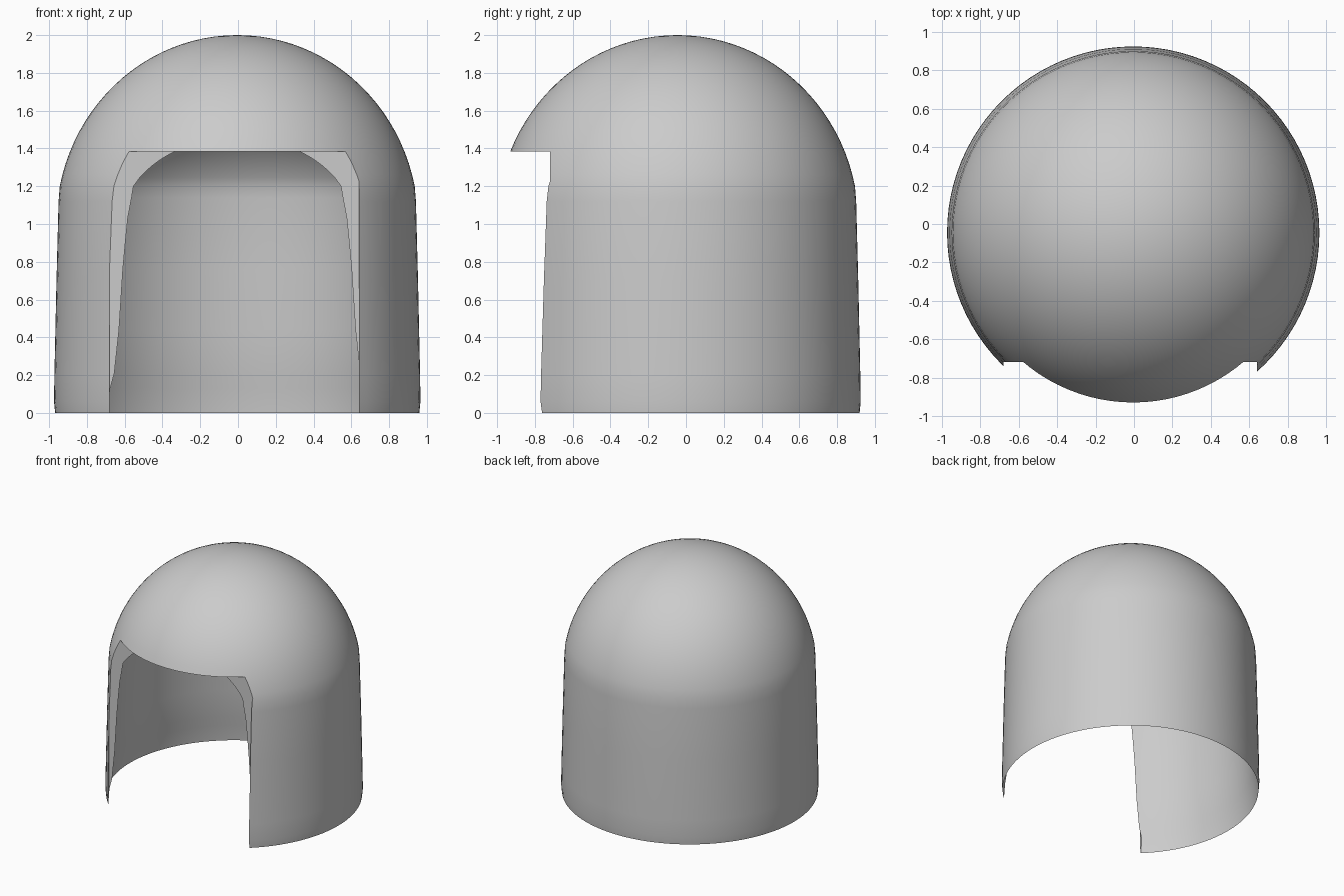
import bpy, bmesh, math

if "Cube" in bpy.data.objects:
    bpy.data.objects.remove(bpy.data.objects["Cube"])

CX, CY = -0.004, -0.045     # axis of the shell
SEGMENTS = 96


def dome(radius, base, top, start, steps):
    """Elliptical dome profile from height start up to the apex."""
    h = top - base
    a0 = math.asin((start - base) / h)
    pts = []
    for i in range(steps + 1):
        a = a0 + (math.pi / 2 - a0) * i / steps
        r = 0.0 if i == steps else radius * math.cos(a)
        pts.append((r, base + h * math.sin(a)))
    return pts


def lathe(name, profile):
    bm = bmesh.new()
    vs = [bm.verts.new((r, 0, z)) for r, z in profile]
    es = [bm.edges.new(p) for p in zip(vs, vs[1:])]
    bmesh.ops.spin(bm, geom=vs + es, cent=(0, 0, 0), axis=(0, 0, 1),
                   angle=2 * math.pi, steps=SEGMENTS)
    bmesh.ops.remove_doubles(bm, verts=bm.verts, dist=1e-5)
    bmesh.ops.recalc_face_normals(bm, faces=bm.faces)
    mesh = bpy.data.meshes.new(name)
    bm.to_mesh(mesh)
    bm.free()
    ob = bpy.data.objects.new(name, mesh)
    bpy.context.collection.objects.link(ob)
    ob.location = (CX, CY, 0)
    return ob


# Domed shell: outer skin up to the apex, then inner skin back down to a thin rim
outer = [(0.964, 0), (0.970, 0.06), (0.968, 0.2), (0.957, 0.7), (0.946, 1.12)]
outer += dome(0.959, 1.0, 2.0, 1.2, 22)
inner = [(0.953, 0.13), (0.938, 0.21), (0.921, 0.44), (0.907, 0.76),
         (0.890, 1.03), (0.877, 1.14)]
inner += dome(0.911, 1.0, 1.68, 1.2, 18)
shell = lathe("helmet_shell", outer + inner[::-1] + [outer[0]])

# Box that cuts the face opening
x0, x1, y0, y1, z0, z1 = -0.68, 0.64, -1.5, -0.72, -0.5, 1.385
bpy.ops.mesh.primitive_cube_add(size=1, location=((x0 + x1) / 2, (y0 + y1) / 2, (z0 + z1) / 2))
cutter = bpy.context.object
cutter.name = "opening_cutter"
cutter.scale = (x1 - x0, y1 - y0, z1 - z0)
cutter.hide_render = True

cut = shell.modifiers.new("face_opening", 'BOOLEAN')
cut.operation = 'DIFFERENCE'
cut.solver = 'EXACT'
cut.object = cutter

bpy.ops.object.select_all(action='DESELECT')
shell.select_set(True)
bpy.context.view_layer.objects.active = shell
bpy.ops.object.modifier_apply(modifier=cut.name)
bpy.data.objects.remove(cutter)
bpy.ops.object.shade_smooth_by_angle(angle=math.radians(35))
